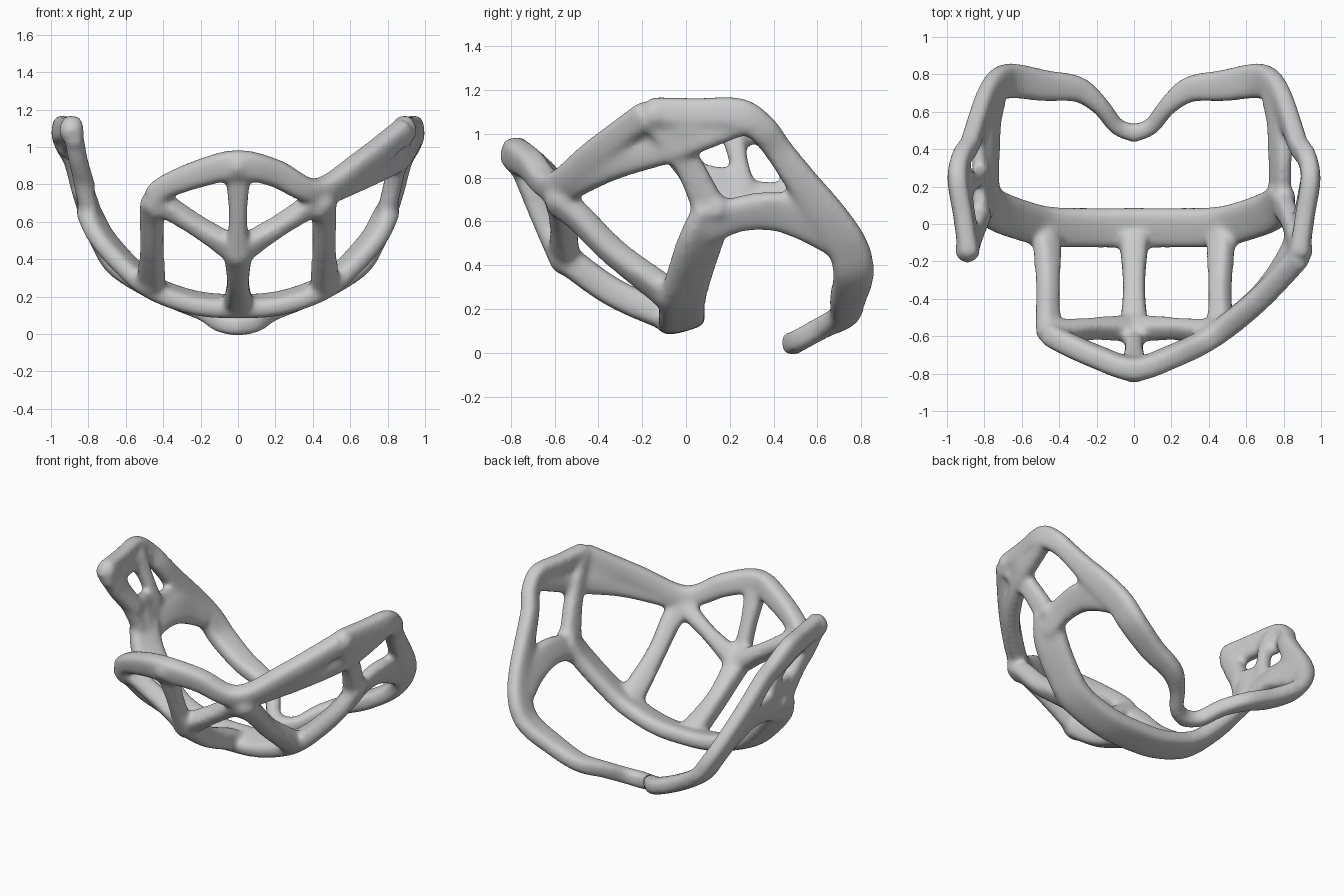
import bpy, bmesh, math
from mathutils import Vector, Matrix

bm = bmesh.new()


def catmull(a, b, c, d, t):
    return 0.5 * (2 * b + (c - a) * t + (2 * a - 5 * b + 4 * c - d) * t ** 2
                  + (3 * b - a - 3 * c + d) * t ** 3)


def bar(pts, thick=0.095, centre=(0, 0, 1), ky=1.0, sides=(1,)):
    """Sweep a rounded strap along (x, y, z, width) points, flat side facing the centre."""
    for s in sides:
        k = [Vector((s * p[0], p[1], p[2], p[3])) for p in pts]
        k = [2 * k[0] - k[1]] + k + [2 * k[-1] - k[-2]]
        path = [catmull(*k[i:i + 4], j / 8) for i in range(len(k) - 3) for j in range(8)]
        path.append(k[-2])
        rings = []
        for i, p in enumerate(path):
            pos = p.to_3d()
            tan = (path[min(i + 1, len(path) - 1)] - path[max(i - 1, 0)]).to_3d().normalized()
            n = pos - Vector(centre)
            n.y *= ky
            n = (n - tan * n.dot(tan)).normalized()
            side = tan.cross(n)
            ring = []
            for a in range(16):
                c, q = math.cos(a * math.tau / 16), math.sin(a * math.tau / 16)
                u = math.copysign(abs(c) ** 0.6, c) * p[3] / 2
                v = math.copysign(abs(q) ** 0.6, q) * thick / 2
                ring.append(bm.verts.new(pos + side * u + n * v))
            rings.append(ring)
        for r0, r1 in zip(rings, rings[1:]):
            for a in range(16):
                bm.faces.new((r0[a], r0[a - 1], r1[a - 1], r1[a]))
        bm.faces.new(rings[0])
        bm.faces.new(rings[-1][::-1])


def knot(x, y, z, r, sides=(1, -1)):
    """Round swelling where straps meet."""
    for s in sides:
        bmesh.ops.create_icosphere(bm, subdivisions=2, radius=r,
                                   matrix=Matrix.Translation((s * x, y, z)))


both = (1, -1)

# Lower U band, one piece from side to side
half = [(.22, -.02, .165, .22), (.45, -.015, .245, .22), (.6, .02, .37, .22),
        (.73, .07, .52, .22), (.8, .13, .66, .19)]
bar([(-x, y, z, w) for x, y, z, w in half[::-1]] + [(0, -.02, .15, .22)] + half, .11, (0, -.25, 1))
# Top rail flowing into the rear strap, round to the dipped centre
bar([(.885, -.165, 1.1, .14), (.915, .05, 1.095, .14), (.945, .24, 1.09, .15), (.925, .35, 1.02, .14),
     (.88, .42, .93, .13), (.84, .53, .78, .15), (.79, .65, .62, .18), (.73, .74, .48, .19),
     (.65, .765, .36, .19), (.48, .74, .25, .17), (.3, .72, .17, .14), (.18, .63, .12, .1),
     (.09, .52, .06, .09), (-.02, .48, .04, .1)], .105, ky=.15, sides=both)
# Side arch and slanted upright
bar([(.78, .08, .57, .17), (.78, .25, .635, .17), (.78, .42, .645, .19), (.77, .57, .59, .19),
     (.74, .68, .51, .15)], .095, ky=.15, sides=both)
bar([(.79, .12, .63, .16), (.84, .01, .86, .13), (.88, -.14, 1.07, .14)], .1, ky=.1, sides=both)
knot(.89, -.14, 1.09, .072)
knot(.8, .14, .66, .07)

# Front cage: peaked top rail running on into the right wing
bar([(-.45, -.59, .73, .13), (-.38, -.63, .79, .13), (-.2, -.71, .86, .15), (0, -.775, .905, .16),
     (.2, -.71, .86, .15), (.42, -.6, .765, .13), (.66, -.41, .91, .14), (.89, -.17, 1.09, .14)], .125)
knot(0, -.78, .9, .075, (1,))
# Diagonals and side struts
bar([(.44, -.58, .72, .13), (.22, -.56, .58, .1), (0, -.555, .44, .15)], .125, sides=both)
bar([(.45, -.59, .7, .15), (.46, -.49, .62, .13), (.46, -.33, .46, .12), (.465, -.07, .26, .16)],
    .12, sides=both)
knot(.45, -.575, .7, .075)
knot(.47, -.08, .27, .075)
# Centre post and centre strut
bar([(0, -.77, .9, .15), (0, -.67, .65, .1), (0, -.57, .42, .13)], .105)
bar([(0, -.55, .43, .15), (0, -.33, .275, .12), (0, -.07, .16, .16)], .135)
knot(0, -.55, .43, .08, (1,))

# Right only: lower ridge of the wing and the recessed web above it
bar([(.44, -.58, .73, .12), (.7, -.34, .85, .13), (.87, -.05, .94, .13), (.94, .25, 1.04, .1)], .095)
bar([(.7, -.34, .9, .14), (.9, -.05, 1.03, .14), (.93, .2, 1.07, .08)], .07)

# Left only: solid plate pierced by two small holes
bar([(.79, .1, .72, .22), (.81, .3, .70, .18), (.82, .5, .70, .16)], .085, ky=.1, sides=(-1,))
bar([(.81, .1, .79, .14), (.83, .22, .78, .12)], .085, ky=.1, sides=(-1,))
bar([(.81, .27, .74, .1), (.85, .235, .9, .09), (.91, .2, 1.07, .14)], .085, ky=.1, sides=(-1,))
bar([(.87, -.06, 1.03, .1), (.9, .12, 1.03, .1), (.91, .3, .99, .12)], .085, ky=.1, sides=(-1,))
bar([(.81, .06, .78, .12), (.86, -.06, .95, .14), (.88, -.13, 1.08, .14)], .1, ky=.1, sides=(-1,))

bmesh.ops.recalc_face_normals(bm, faces=bm.faces)
mesh = bpy.data.meshes.new("brace_frame")
bm.to_mesh(mesh)
bm.free()
frame = bpy.data.objects.new("brace_frame", mesh)
bpy.context.collection.objects.link(frame)

# Fuse the straps into one smooth body
fuse = frame.modifiers.new("fuse", 'REMESH')
fuse.mode = 'VOXEL'
fuse.voxel_size = 0.013
fuse.use_smooth_shade = True
soften = frame.modifiers.new("soften", 'SMOOTH')
soften.factor = 0.5
soften.iterations = 24
